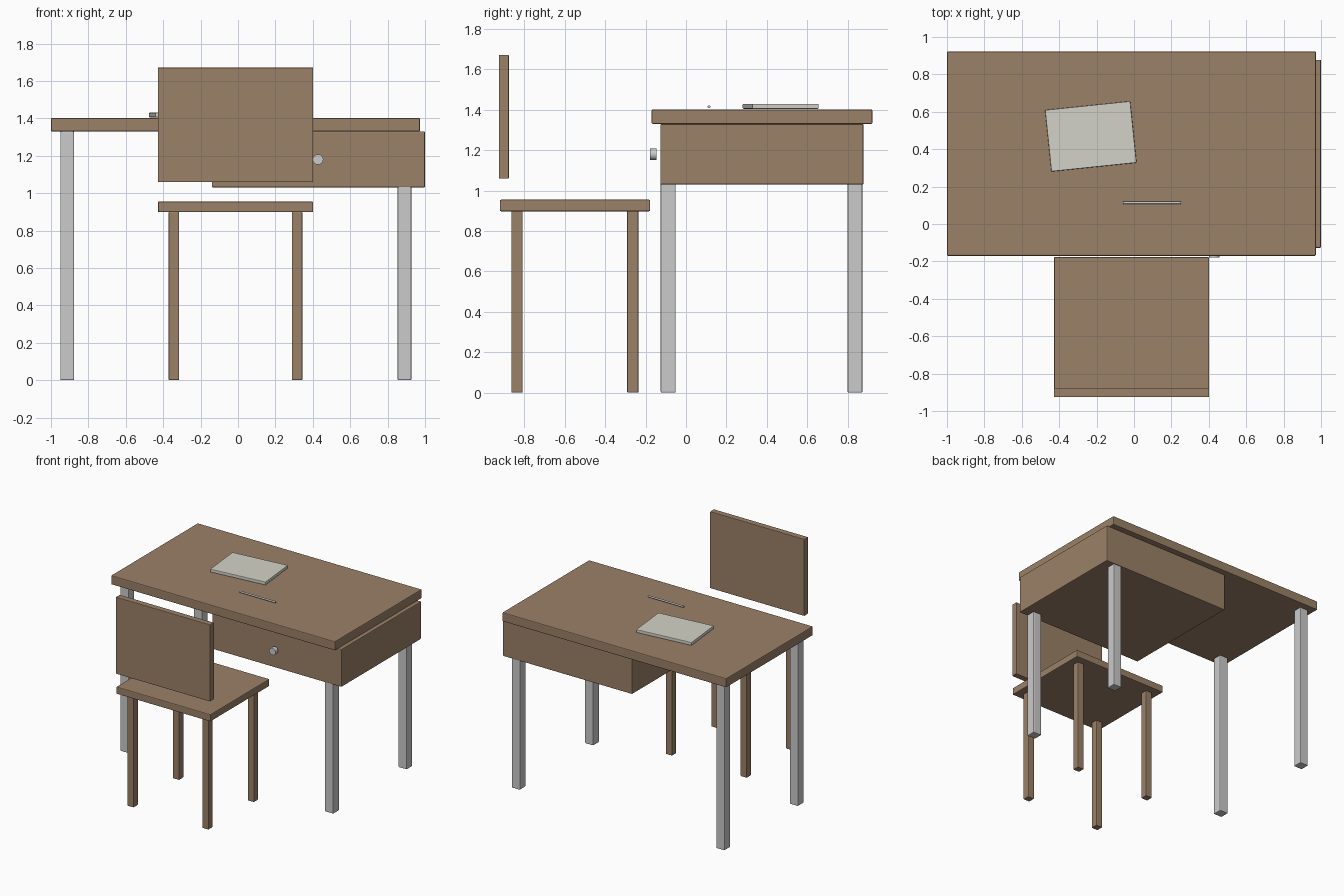
import bpy, math

if "Cube" in bpy.data.objects:
    bpy.data.objects.remove(bpy.data.objects["Cube"])


def material(name, rgb):
    m = bpy.data.materials.new(name)
    m.diffuse_color = (*rgb, 1)
    m.use_nodes = True
    m.node_tree.nodes["Principled BSDF"].inputs["Base Color"].default_value = m.diffuse_color
    return m


wood = material("wood", (0.33, 0.22, 0.14))
paper = material("paper", (0.65, 0.65, 0.58))


def box(name, x, y, z, mat=None, bevel=0.006, turn=0):
    """Bevelled box from (min, max) ranges on each axis."""
    mid = [(a + b) / 2 for a, b in (x, y, z)]
    bpy.ops.mesh.primitive_cube_add(size=1, location=mid)
    ob = bpy.context.object
    ob.name = name
    ob.scale = [b - a for a, b in (x, y, z)]
    bpy.ops.object.transform_apply(location=False, rotation=False, scale=True)
    ob.rotation_euler.z = turn
    mod = ob.modifiers.new("edge", "BEVEL")
    mod.width = bevel
    mod.segments = 2
    if mat:
        ob.data.materials.append(mat)
    return ob


def rod(name, radius, length, loc, rot, sides):
    bpy.ops.mesh.primitive_cylinder_add(vertices=sides, radius=radius, depth=length,
                                        location=loc, rotation=rot)
    ob = bpy.context.object
    ob.name = name
    bpy.ops.object.shade_smooth_by_angle(angle=math.radians(30))
    return ob


# Desk: top, drawer block and four metal legs
box("desk_top", (-1, 0.973), (-0.17, 0.922), (1.33, 1.402), wood)
box("drawer_block", (-0.14, 1.0), (-0.127, 0.878), (1.03, 1.33), wood)
for side, x in (("left", -0.913), ("right", 0.89)):
    for end, y in (("front", -0.088), ("back", 0.836)):
        box(f"desk_leg_{end}_{side}", (x - 0.037, x + 0.037),
            (y - 0.037, y + 0.037), (0, 1.33))

# Drawer knob
rod("drawer_knob", 0.028, 0.034, (0.428, -0.162, 1.18), (math.pi / 2, 0, 0), 32)

# Chair: seat, floating backrest and four wooden legs
box("chair_seat", (-0.428, 0.402), (-0.921, -0.177), (0.898, 0.955), wood)
box("chair_backrest", (-0.428, 0.402), (-0.925, -0.877), (1.06, 1.671), wood, 0.003)
for side, x in (("left", -0.343), ("right", 0.316)):
    for end, y in (("front", -0.263), ("back", -0.836)):
        box(f"chair_leg_{end}_{side}", (x - 0.028, x + 0.028),
            (y - 0.028, y + 0.028), (0, 0.9), wood, 0.005)

# Notebook and pencil on the desk
box("notebook", (-0.46, -0.002), (0.303, 0.634), (1.405, 1.43), paper, 0.004,
    math.radians(5.9))
rod("pencil", 0.007, 0.312, (0.096, 0.114, 1.415), (0, math.pi / 2, 0), 16)
